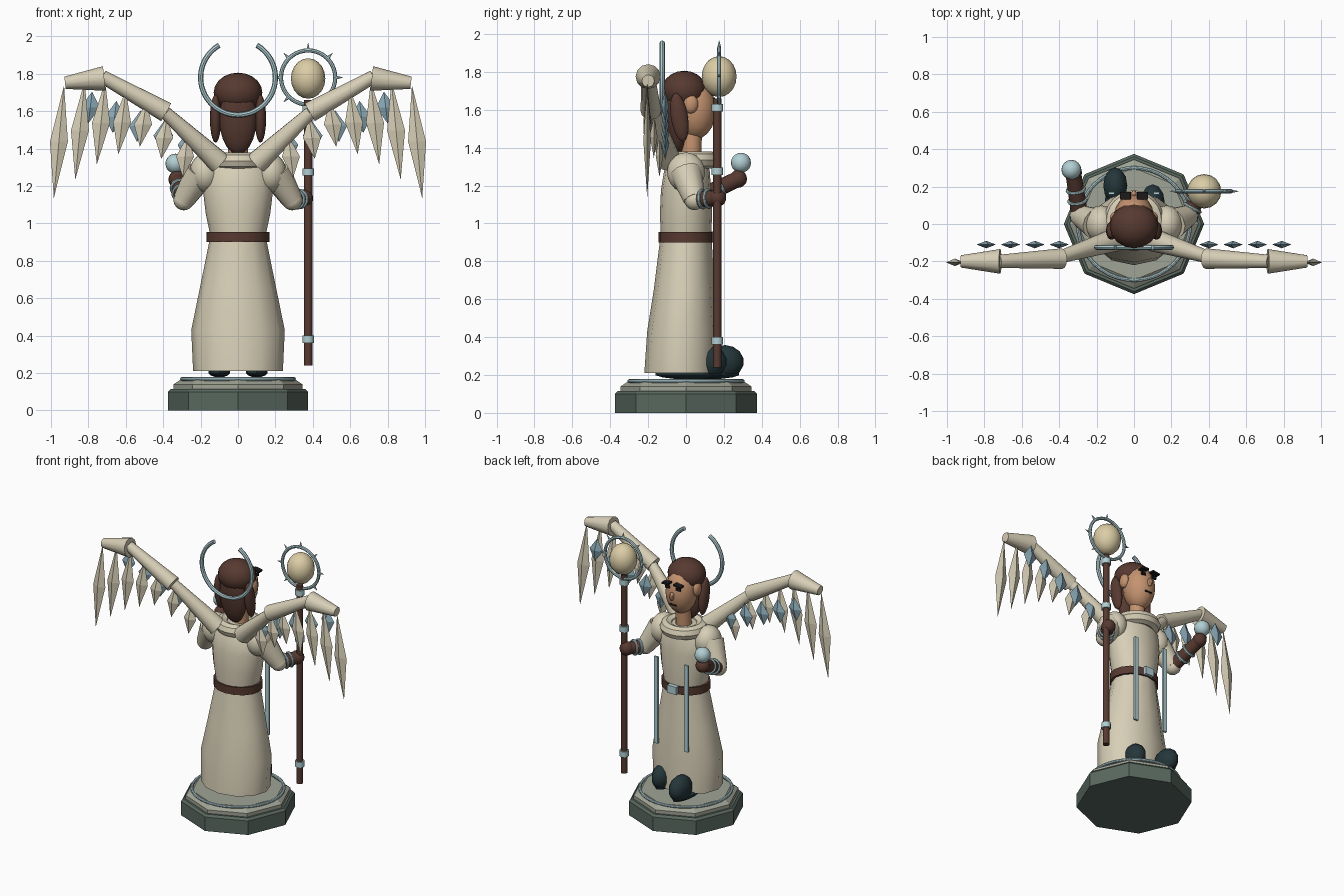
import bpy, bmesh, math
from math import pi, sin, cos
from mathutils import Vector, Matrix

if "Cube" in bpy.data.objects:
    bpy.data.objects.remove(bpy.data.objects["Cube"])


def material(name, r, g, b):
    m = bpy.data.materials.new(name)
    m.use_nodes = True
    m.diffuse_color = (r, g, b, 1)
    m.node_tree.nodes["Principled BSDF"].inputs["Base Color"].default_value = (r, g, b, 1)
    return m


CREAM = material("cream", .68, .62, .47)
GOLD = material("pale_gold", .71, .61, .38)
BROWN = material("dark_brown", .095, .042, .03)
PALE = material("pale_blue", .44, .62, .65)
BLUE = material("feather_blue", .25, .39, .46)
DARK = material("dark_stone", .1, .14, .115)
STONE = material("light_stone", .35, .37, .3)
SHOE = material("shoe_teal", .018, .037, .042)
SKIN = material("skin", .55, .29, .16)
BLACK = material("face_black", .012, .01, .01)


def finish(name, bm, mat, smooth=True):
    bmesh.ops.recalc_face_normals(bm, faces=bm.faces[:])
    me = bpy.data.meshes.new(name)
    bm.to_mesh(me)
    bm.free()
    me.materials.append(mat)
    ob = bpy.data.objects.new(name, me)
    bpy.context.collection.objects.link(ob)
    if smooth:
        bpy.ops.object.select_all(action='DESELECT')
        ob.select_set(True)
        bpy.context.view_layer.objects.active = ob
        bpy.ops.object.shade_smooth_by_angle(angle=math.radians(40))
    return ob


def loft(name, rings, sides, mat, smooth=True):
    """Stacked ellipses given as (z, x radius, y radius, y centre)."""
    bm = bmesh.new()
    loops = [[bm.verts.new((rx * cos(2 * pi * i / sides), cy + ry * sin(2 * pi * i / sides), z))
              for i in range(sides)] for z, rx, ry, cy in rings]
    for a, b in zip(loops, loops[1:]):
        for i in range(sides):
            j = (i + 1) % sides
            bm.faces.new((a[i], a[j], b[j], b[i]))
    bm.faces.new(loops[0])
    bm.faces.new(loops[-1])
    return finish(name, bm, mat, smooth)


def ball(name, c, r, mat, tilt=0, seg=16):
    bm = bmesh.new()
    bmesh.ops.create_uvsphere(bm, u_segments=seg, v_segments=seg * 5 // 8, radius=1)
    m = Matrix.Translation(c) @ Matrix.Rotation(tilt, 4, 'X') @ Matrix.Diagonal((*r, 1))
    bm.transform(m)
    return finish(name, bm, mat)


def tube(name, a, b, r1, r2, mat, seg=12):
    a, b = Vector(a), Vector(b)
    bm = bmesh.new()
    bmesh.ops.create_cone(bm, cap_ends=True, segments=seg, radius1=r1, radius2=r2, depth=(b - a).length)
    bm.transform(Matrix.Translation((a + b) / 2) @ (b - a).to_track_quat('Z', 'Y').to_matrix().to_4x4())
    return finish(name, bm, mat)


def ring(name, c, R, r, mat, axis=(0, 0, 1), start=0, sweep=2 * pi, n=40, flat=1, sides=8):
    """Torus, or an open arc of one, about the given axis."""
    bm = bmesh.new()
    closed = sweep > 6.28
    count = n if closed else n + 1
    loops = []
    for i in range(count):
        t = start + sweep * i / n
        loops.append([bm.verts.new(((R + r * cos(2 * pi * k / sides)) * cos(t),
                                    (R + r * cos(2 * pi * k / sides)) * sin(t),
                                    flat * r * sin(2 * pi * k / sides))) for k in range(sides)])
    pairs = list(zip(loops, loops[1:])) + ([(loops[-1], loops[0])] if closed else [])
    for a, b in pairs:
        for k in range(sides):
            bm.faces.new((a[k], a[(k + 1) % sides], b[(k + 1) % sides], b[k]))
    if not closed:
        bm.faces.new(loops[0])
        bm.faces.new(loops[-1])
    bm.transform(Matrix.Translation(c) @ Vector(axis).to_track_quat('Z', 'Y').to_matrix().to_4x4())
    return finish(name, bm, mat)


def box(name, c, size, mat, roll=0):
    bm = bmesh.new()
    bmesh.ops.create_cube(bm, size=1)
    bm.transform(Matrix.Translation(c) @ Matrix.Rotation(roll, 4, 'Y') @ Matrix.Diagonal((*size, 1)))
    return finish(name, bm, mat, False)


def feather(name, top, tip, width, thick, mat):
    """Flat diamond with four sides, widest at the middle."""
    top, tip = Vector(top), Vector(tip)
    mid = (top + tip) / 2
    bm = bmesh.new()
    a, b = bm.verts.new(top), bm.verts.new(tip)
    belt = [bm.verts.new(mid + Vector(o)) for o in
            ((width, 0, 0), (0, thick, 0), (-width, 0, 0), (0, -thick, 0))]
    for i in range(4):
        for end in (a, b):
            bm.faces.new((belt[i], belt[(i + 1) % 4], end))
    return finish(name, bm, mat, False)


# Pedestal
loft("pedestal_base", [(0, .375, .375, 0), (.1, .375, .375, 0), (.115, .36, .36, 0)], 8, DARK, False)
loft("pedestal_step", [(.11, .345, .345, 0), (.14, .345, .345, 0), (.17, .3, .3, 0)], 8, STONE, False)
ring("pedestal_ring", (0, 0, .168), .3, .01, PALE)

# Robe, belt and cowl
loft("skirt", [(.21, .24, .195, -.025), (.43, .25, .185, -.02), (.65, .205, .16, -.01),
               (.93, .148, .135, 0)], 12, CREAM)
loft("torso", [(.92, .145, .132, 0), (1.05, .172, .138, 0), (1.18, .188, .132, 0),
               (1.28, .18, .12, .005), (1.36, .1, .085, .015)], 16, CREAM)
loft("belt", [(.9, .168, .145, 0), (.955, .168, .145, 0)], 16, BROWN)
box("buckle", (0, .148, .93), (.07, .03, .055), PALE)
ring("cowl", (0, .02, 1.335), .115, .045, CREAM, n=24)
for side, x in (("right", -.12), ("left", .12)):
    box(side + "_sash", (x, .165, .83), (.03, .014, .62), PALE)

# Shoes
for side, x, y in (("right", -.1, .205), ("left", .1, .115)):
    ball(side + "_shoe", (x, y, .27), (.066, .1, .088), SHOE, seg=12)
    ball(side + "_sole", (x, y - .1, .205), (.058, .18, .028), SHOE, seg=12)

# Head and face
tube("neck", (0, .025, 1.33), (0, .035, 1.5), .055, .05, SKIN)
ball("head", (0, .05, 1.6), (.105, .108, .155), SKIN)
ball("nose", (0, .16, 1.6), (.016, .022, .03), SKIN, seg=8)
box("mouth", (0, .144, 1.535), (.05, .012, .009), BLACK)
for side, s in (("right", -1), ("left", 1)):
    ball(side + "_ear", (s * .105, .025, 1.63), (.025, .04, .05), SKIN, seg=12)
    box(side + "_brow", (s * .046, .152, 1.685), (.058, .04, .012), BLACK, s * .15)
    box(side + "_eye", (s * .043, .148, 1.655), (.034, .012, .018), BLACK)
    ball(side + "_hair_lock", (s * .12, -.035, 1.56), (.03, .045, .13), BROWN, .16)
ball("hair_cap", (0, -.01, 1.7), (.13, .12, .106), BROWN)
ball("hair_back", (0, -.055, 1.56), (.1, .055, .19), BROWN, .1)

# Halo, open behind the neck
halo = ring("halo", (0, 0, 0), .2, .014, PALE, start=-pi / 3, sweep=5 * pi / 3, n=48)
halo.matrix_world = Matrix.Translation((0, -.125, 1.78)) @ Matrix.Rotation(pi / 2, 4, 'X')

# Arms: mirrored sleeves, then a different forearm on each side
for side, s, wrist in (("right", -1, (-.325, .275, 1.235)), ("left", 1, (.355, .165, 1.135))):
    elbow = Vector((s * .29, .045, 1.125))
    wrist = Vector(wrist)
    ball(side + "_shoulder", (s * .175, 0, 1.27), (.085, .1, .105), CREAM)
    tube(side + "_sleeve", (s * .2, 0, 1.27), elbow, .085, .058, CREAM)
    ball(side + "_elbow", elbow, (.055, .055, .055), CREAM)
    tube(side + "_forearm", elbow, wrist, .045, .042, BROWN)
    ball(side + "_hand", wrist, (.047, .047, .047), BROWN)
    for n, t in enumerate((.35, .6)):
        ring(f"{side}_bracelet_{n + 1}", elbow.lerp(wrist, t), .046, .009, PALE, wrist - elbow, n=20)
ball("hand_orb", (-.335, .29, 1.32), (.053, .053, .053), PALE)

# Staff
SX, SY = .375, .165
tube("staff_shaft", (SX, SY, .24), (SX, SY, 1.66), .022, .022, BROWN)
for n, z in enumerate((.38, 1.275, 1.61)):
    tube(f"staff_band_{n + 1}", (SX, SY, z - .02), (SX, SY, z + .02), .031, .031, PALE)
ball("staff_orb", (SX, SY + .01, 1.775), (.092, .092, .108), GOLD)
ring("staff_ring", (SX, SY + .01, 1.78), .145, .011, PALE, (0, 1, 0))
for n in range(8):
    d = Vector((cos(n * pi / 4), 0, sin(n * pi / 4)))
    c = Vector((SX, SY + .01, 1.78))
    tube(f"staff_spike_{n + 1}", c + d * .145, c + d * .185, .011, .001, PALE, 6)

# Wings: three tapered bones, long cream feathers, short blue coverts
BONES = (((.1, -.085, 1.325), (.39, -.175, 1.595), .062, .034),
         ((.385, -.185, 1.595), (.725, -.2, 1.785), .055, .035),
         ((.715, -.2, 1.775), (.925, -.2, 1.752), .066, .033))
TOPS = (1.47, 1.57, 1.65, 1.71, 1.76, 1.76, 1.74)
TIPS = (1.245, 1.345, 1.41, 1.37, 1.315, 1.235, 1.135)
for side, s in (("right", -1), ("left", 1)):
    def flip(p):
        return (s * p[0], p[1], p[2])
    for n, (a, b, r1, r2) in enumerate(BONES):
        tube(f"{side}_wing_bone_{n + 1}", flip(a), flip(b), r1, r2, CREAM)
    for n, (top, tip) in enumerate(zip(TOPS, TIPS)):
        x = .27 + .11 * n
        y = max(-.205, -.14 - .03 * n)
        feather(f"{side}_feather_{n + 1}", flip((x, y, top)), flip((x + .025 + .005 * n, y, tip)),
                .048, .02, CREAM)
    for n in range(5):
        x = .27 + .13 * n
        z = 1.42 + .05 * n
        feather(f"{side}_covert_{n + 1}", flip((x - .01, -.11, z + .085)), flip((x + .01, -.11, z - .085)),
                .052, .02, BLUE)
